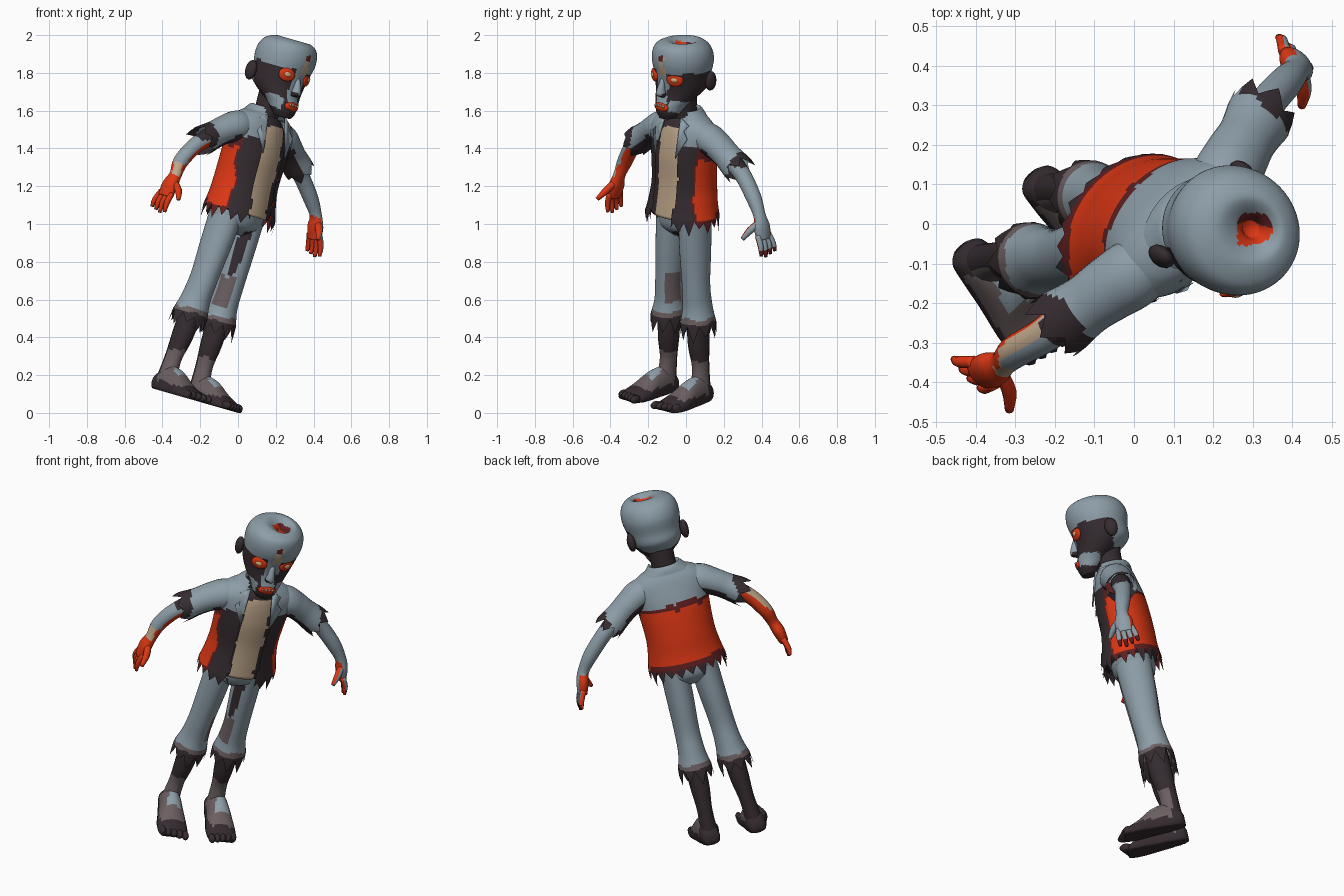
import bpy, bmesh, math, random
from mathutils import Vector, Matrix, noise

random.seed(4)
cube = bpy.data.objects.get("Cube")
if cube:
    bpy.data.objects.remove(cube, do_unlink=True)

# Colours
COLOURS = {
    "blue_grey": (.265, .338, .388), "charcoal": (.036, .025, .03),
    "blood_red": (.72, .038, .007), "dark_red": (.115, .014, .015),
    "tan": (.53, .39, .26), "taupe": (.15, .115, .118), "eye_orange": (.75, .4, .18)}
MATS = []
for label, rgb in COLOURS.items():
    m = bpy.data.materials.new(label)
    m.use_nodes = True
    m.diffuse_color = (*rgb, 1)
    bsdf = m.node_tree.nodes["Principled BSDF"]
    bsdf.inputs["Base Color"].default_value = (*rgb, 1)
    bsdf.inputs["Roughness"].default_value = .9
    MATS.append(m)
GREY, DARK, RED, MAROON, TAN, TAUPE, ORANGE = range(7)

# The figure is built upright, then turned and tipped forward
POSE = (Matrix.Translation((-.268, -.025, .077)) @ Matrix.Rotation(math.radians(16), 4, 'Y')
        @ Matrix.Rotation(math.radians(45), 4, 'Z'))
X, Y, Z = Vector((1, 0, 0)), Vector((0, 1, 0)), Vector((0, 0, 1))


def finish(bm, name, rule):
    """Colour faces by rule (None removes a face), sway the legs, pose and link."""
    gone = []
    bm.normal_update()
    for f in bm.faces:
        p = f.calc_center_median()
        wobble = noise.noise_vector(p * 16) * .018
        c = rule(p + wobble, f.normal) if callable(rule) else rule
        if c is None:
            gone.append(f)
        else:
            f.material_index = c
        f.smooth = True
    bmesh.ops.delete(bm, geom=gone, context='FACES')
    for v in bm.verts:
        v.co.x -= .025 * max(0, 1 - v.co.z)
    me = bpy.data.meshes.new(name)
    bm.to_mesh(me)
    bm.free()
    for m in MATS:
        me.materials.append(m)
    me.transform(POSE)
    ob = bpy.data.objects.new(name, me)
    bpy.context.collection.objects.link(ob)
    return ob


def spline(rows, steps):
    """Smooth curve through rows of (x, y, z, width, depth)."""
    out = []
    for i in range(len(rows) - 1):
        a, b, c, d = (rows[max(i - 1, 0)], rows[i], rows[i + 1], rows[min(i + 2, len(rows) - 1)])
        for k in range(steps):
            t = k / steps
            out.append([q + .5 * t * (r - p + t * (2*p - 5*q + 4*r - s + t * (3*(q - r) + s - p)))
                        for p, q, r, s in zip(a, b, c, d)])
    return out + [list(rows[-1])]


def loft(name, rows, rule, sides=16, steps=5, axis=None, ref=X, jag=0, side=1, caps=True):
    bm = bmesh.new()
    pts = spline([(r[0] * side, *r[1:]) for r in rows], steps)
    teeth = [random.uniform(.5, 1.1) if j % 2 else random.uniform(-.2, .1) for j in range(sides // 2)]
    rings = []
    for i, (x, y, z, ru, rv) in enumerate(pts):
        c = Vector((x, y, z))
        t = axis or (Vector(pts[min(i + 1, len(pts) - 1)][:3]) - Vector(pts[max(i - 1, 0)][:3])).normalized()
        u = (ref - t * ref.dot(t)).normalized()
        v = t.cross(u)
        ring = []
        for j in range(sides):
            a = math.tau * j / sides
            p = c + u * math.cos(a) * ru + v * math.sin(a) * rv
            if jag and i == len(pts) - 1:
                k = j // 2
                p += t * jag * (teeth[k] + teeth[(k + j % 2) % len(teeth)]) / 2
            p.z = max(p.z, 0)
            ring.append(bm.verts.new(p))
        rings.append(ring)
    for lo, hi in zip(rings, rings[1:]):
        for j in range(sides):
            k = (j + 1) % sides
            bm.faces.new((lo[j], lo[k], hi[k], hi[j]))
    if caps and not jag:
        bm.faces.new(rings[0][::-1])
        bm.faces.new(rings[-1])
    return finish(bm, name, rule)


def ball(name, centre, radii, rule, segs=12, turn=0):
    bm = bmesh.new()
    place = Matrix.Translation(centre) @ Matrix.Rotation(turn, 4, 'Z') @ Matrix.Diagonal((*radii, 1))
    bmesh.ops.create_uvsphere(bm, u_segments=segs, v_segments=segs // 2 + 2, radius=1, matrix=place)
    return finish(bm, name, rule)


# Head
HOLE = Vector((.033, -.014))


def head_rule(p, n):
    if p.z > 1.9 and (p.xy - HOLE).length < .046:
        return RED if p.x + p.y < .035 else MAROON
    if p.y < -.08:
        if math.hypot(p.x - .005, p.z - 1.9) < .022:
            return MAROON
        if abs(p.x - .012) < .022 and 1.82 < p.z < 1.92:
            return TAN
    if p.y > .07:
        return GREY if p.z > 1.68 else DARK
    if p.z > 1.825:
        return GREY
    if abs(p.x) < .035 and p.y < 0 and 1.66 < p.z:
        return GREY
    if p.y < -.03 and abs(p.x) > .05 and 1.61 < p.z < 1.67:
        return GREY
    return DARK


loft("head", [(0, -.1, 1.57, .045, .045), (0, -.095, 1.6, .068, .062), (0, -.07, 1.64, .085, .09),
              (0, -.025, 1.685, .115, .12), (.003, .006, 1.735, .138, .146), (.006, .006, 1.8, .15, .154),
              (.008, .005, 1.87, .16, .168), (.008, .0, 1.925, .153, .16), (.01, -.006, 1.962, .127, .135),
              (.02, -.006, 1.98, .08, .085), (.033, -.014, 1.955, .036, .042), (.033, -.014, 1.925, .02, .022)],
     head_rule, sides=64, steps=6, axis=Z)
loft("neck", [(0, .03, 1.48, .08, .075), (0, .02, 1.58, .068, .068), (0, .01, 1.72, .075, .085)], DARK, axis=Z)
loft("nose", [(0, -.135, 1.79, .012, .012), (0, -.15, 1.74, .02, .024), (0, -.152, 1.705, .028, .028),
              (0, -.14, 1.69, .018, .014)],
     lambda p, n: DARK if n.z < -.3 or p.z < 1.71 else GREY, sides=10, steps=3, axis=-Z)
ball("mouth", (0, -.147, 1.635), (.05, .02, .026), RED)
for i in range(4):
    ball("tooth", (-.027 + i * .018, -.163, 1.645), (.008, .006, .007), TAN, 6)
for s, tag in ((1, "left_"), (-1, "right_")):
    ball(tag + "eye_socket", (.076 * s, -.124, 1.793), (.046, .014, .036), RED, 16, .5 * s)
    ball(tag + "eye", (.079 * s, -.131, 1.795), (.022, .012, .015), ORANGE, 12, .5 * s)
    ball(tag + "ear", (.15 * s, .07, 1.765), (.024, .036, .053), DARK)


# Shirt, torn jacket, collar
def shirt_rule(p, n):
    return TAN if p.y < 0 and abs(p.x) < .07 and p.z < 1.51 else DARK


def jacket_rule(p, n):
    front = -.04 - .12 * max(0, 1.36 - p.z) - (.015 if p.x > 0 else 0)
    low = 1.055 if p.y > .05 else 1.025
    if p.y < 0 and abs(p.x) < .08:
        return None
    if p.z > 1.43 or (p.y > .06 and p.z > 1.385):
        return GREY
    if p.y < front or p.z < low - .045:
        return DARK
    if p.y < front + .01 or p.z < low or p.z > 1.355:
        return MAROON
    return RED


loft("shirt", [(0, .02, 1.56, .06, .06), (0, .02, 1.5, .13, .1), (0, .02, 1.36, .18, .125),
               (0, .02, 1.2, .175, .13), (0, .01, 1.02, .185, .145)], shirt_rule, sides=64, steps=8, axis=-Z)
loft("jacket", [(0, .025, 1.58, .08, .075), (0, .025, 1.545, .165, .1), (0, .022, 1.485, .215, .122),
                (0, .022, 1.36, .2, .146), (0, .024, 1.2, .192, .152), (0, .015, 1.1, .202, .16),
                (0, .008, 1.02, .218, .174)], jacket_rule, sides=88, steps=8, axis=-Z, jag=.07)
loft("collar", [(0, .03, 1.55, .14, .1), (0, .03, 1.58, .105, .095), (0, .025, 1.598, .085, .085),
                (0, .025, 1.565, .07, .072)],
     lambda p, n: None if p.y < -.01 and abs(p.x) < .075 else GREY, sides=36, steps=3, axis=Z, caps=False)
for s in (1, -1):
    bm = bmesh.new()
    outline = [(.06, -.055, 1.57), (.115, -.052, 1.535), (.1, -.075, 1.505), (.13, -.08, 1.47), (.08, -.118, 1.36)]
    bm.faces.new([bm.verts.new((x * s, y - .004, z)) for x, y, z in outline])
    lapel = finish(bm, "lapel", GREY)
    lapel.modifiers.new("thickness", 'SOLIDIFY').thickness = .008


# Sleeves, arms and hands
def sleeve_rule(p, n):
    return DARK if p.x > .378 or p.x < -.35 or n.z < -.4 else GREY


def right_arm_rule(p, n):
    if p.z > 1.34:
        return DARK
    if p.z < 1.12 or n.z < -.1:
        return RED
    if p.z < 1.19 or n.y > .2:
        return TAN if n.z > .15 else RED
    return GREY


def left_arm_rule(p, n):
    if p.z > 1.35:
        return DARK
    if p.z < .955:
        return MAROON if n.x > -.1 else RED
    return RED if p.z < 1.11 and (n.x < -.2 or n.y > .6) else GREY


for s, tag, rule, o, q in ((1, "left_", left_arm_rule, .035, 0), (-1, "right_", right_arm_rule, -.025, .022)):
    loft(tag + "sleeve", [(.08, .025, 1.485, .07, .065), (.17, .03, 1.46, .087, .082), (.24, .04, 1.425, .083, .075),
                          (.3, .045, 1.385, .078, .072), (.365, .05, 1.34, .088, .078)],
         sleeve_rule, sides=28, steps=6, ref=Y, jag=.05, side=s)
    loft(tag + "arm", [(.3, .05, 1.385, .055, .05), (.41, .052, 1.3, .046, .043), (.49 + o / 2, .035 + q, 1.2, .042, .04),
                       (.53 + o, .02 + q, 1.12, .034, .031), (.55 + o, .018 + q, 1.06, .05, .034),
                       (.565 + o, .016 + q, .995, .044, .026)],
         rule, sides=24, steps=7, ref=Y, side=s)
    for i in range(4):
        y = -.022 + q + i * .026
        loft(tag + "finger", [(.56 + o, y, 1.02, .015, .016), (.58 + o * 1.2, y * 1.2, .965, .015, .015),
                              (.582 + o * 1.4, y * 1.3, .905 + .01 * abs(i - 1), .009, .009)],
             rule, sides=8, steps=3, ref=Y, side=s)
    loft(tag + "thumb", [(.543 + o, q, 1.08, .02, .02), (.54 + o / 2, q / 2 - .045, 1.045, .019, .019),
                         (.545 - o * .3, -.078, 1.0, .011, .011)], rule, sides=8, steps=3, ref=X, side=s)


# Trousers, shins and feet
def trouser_rule(p, n):
    if p.z < .44:
        return DARK
    if p.y < -.01 and abs(p.x - .03) < .025 and .7 < p.z < .93:
        return DARK
    inner = n.x * (1 if p.x > 0 else -1) < -.4 and -.85 < n.y < .1
    return TAUPE if p.z < .465 or (inner and .52 < p.z < .68) else GREY


def shin_rule(p, n):
    return TAUPE if p.z < .23 and n.y < .3 else DARK


def foot_rule(p, n):
    if p.z < .05 or p.y > .05 or p.y < -.17:
        return DARK
    return GREY if -.095 < p.y < 0 and p.z > .08 and abs(n.x) < .65 else TAUPE


loft("trouser_seat", [(0, .02, 1.06, .165, .12), (0, .02, .99, .162, .12), (0, .02, .945, .14, .105),
                      (0, .02, .905, .05, .06)], trouser_rule, sides=32, axis=-Z)
for s, tag in ((1, "left_"), (-1, "right_")):
    loft(tag + "trouser_leg", [(.082, .02, .99, .078, .1), (.09, .02, .82, .074, .092), (.1, .02, .64, .069, .08),
                               (.105, .028, .52, .075, .084), (.11, .03, .43, .094, .1)],
         trouser_rule, sides=36, steps=10, jag=.085, side=s)
    loft(tag + "shin", [(.106, .03, .52, .06, .065), (.112, .035, .32, .053, .062), (.12, .045, .19, .042, .05),
                        (.128, .04, .07, .048, .058)], shin_rule, sides=20, steps=8, side=s)
    loft(tag + "foot", [(.13, .105, .03, .025, .03), (.13, .085, .04, .05, .055), (.132, .02, .04, .058, .1),
                        (.136, -.06, .03, .068, .1), (.138, -.14, .02, .082, .062), (.138, -.21, .015, .082, .035),
                        (.138, -.235, .012, .072, .02)], foot_rule, sides=32, steps=6, axis=-Y, side=s)
    for i in range(5):
        ball(tag + "toe", ((.076 + i * .031) * s, -.243 + .009 * i, .023), (.019, .034, .022), DARK, 10)
